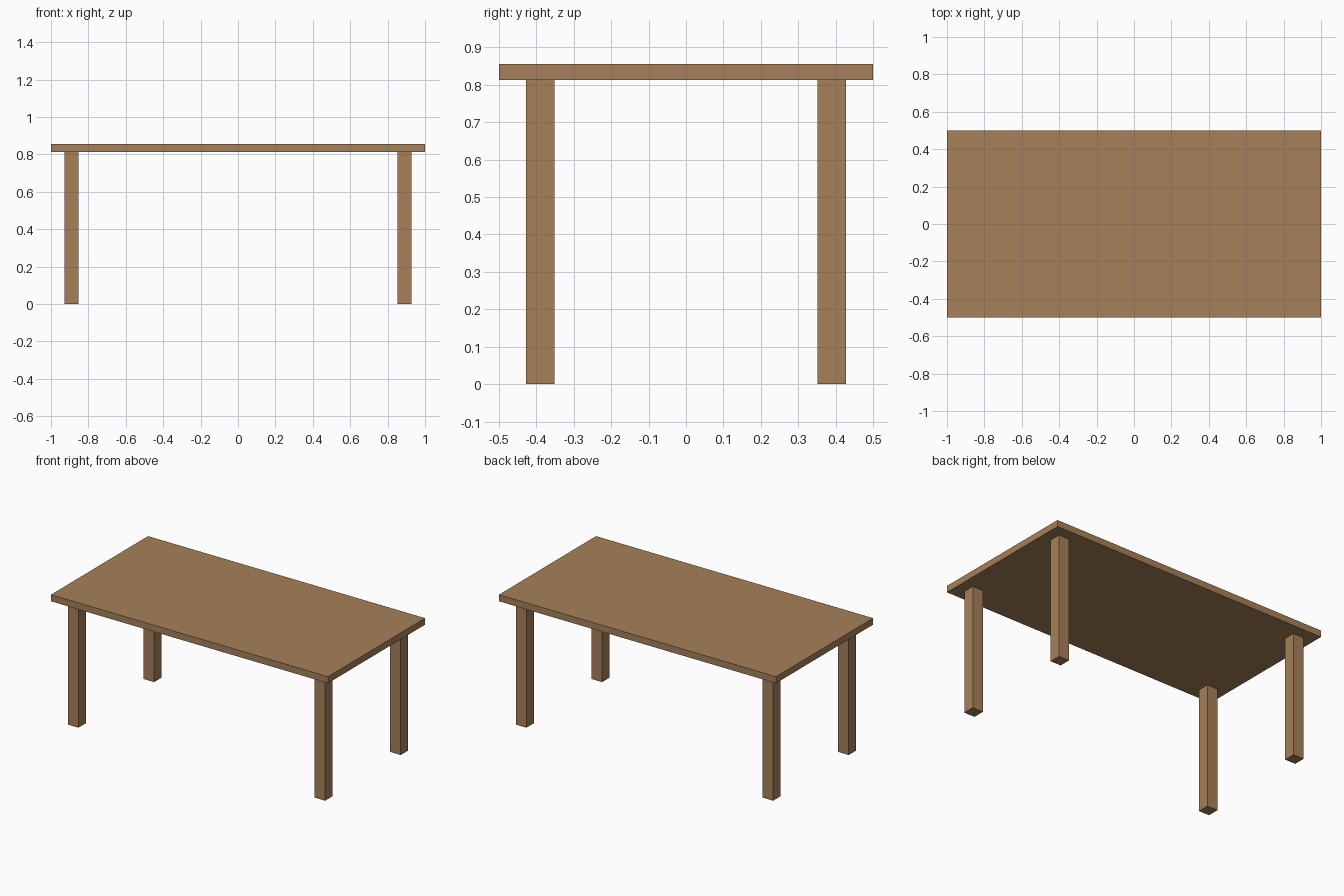
import bpy

if "Cube" in bpy.data.objects:
    bpy.data.objects.remove(bpy.data.objects["Cube"])

wood = bpy.data.materials.new("wood")
wood.diffuse_color = (0.38, 0.22, 0.10, 1)
wood.use_nodes = True
wood.node_tree.nodes["Principled BSDF"].inputs["Base Color"].default_value = wood.diffuse_color


def box(name, centre, size):
    bpy.ops.mesh.primitive_cube_add(size=1, location=centre)
    obj = bpy.context.object
    obj.name = name
    obj.scale = size
    bpy.ops.object.transform_apply(location=False, rotation=False, scale=True)
    obj.data.materials.append(wood)
    return obj


TOP, UNDERSIDE, LEG = 0.856, 0.813, 0.076

# Tabletop slab
box("tabletop", (0, 0, (TOP + UNDERSIDE) / 2), (2, 1, TOP - UNDERSIDE))

# Four square legs, inset from the corners
for depth, y in (("front", -0.39), ("back", 0.39)):
    for side, x in (("left", -0.89), ("right", 0.89)):
        box(f"{depth}_{side}_leg", (x, y, UNDERSIDE / 2), (LEG, LEG, UNDERSIDE))
